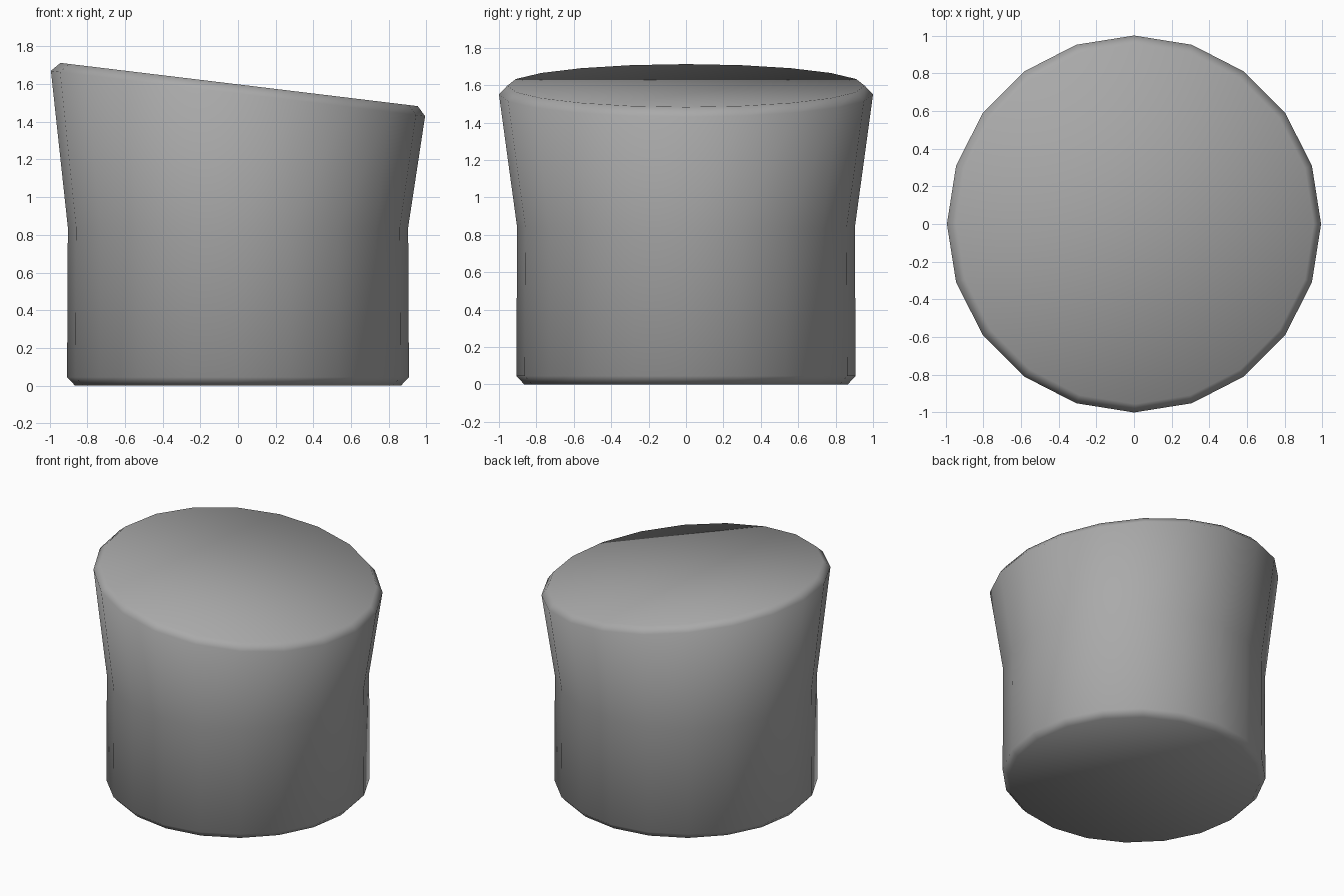
import bpy
import bmesh
import math
from mathutils import Matrix, Vector

cube = bpy.data.objects.get("Cube")
if cube:
    bpy.data.objects.remove(cube, do_unlink=True)

SIDES = 20
TILT = math.radians(6.9)

grey = bpy.data.materials.new("mid grey")
grey.use_nodes = True
colour = (0.4, 0.4, 0.4, 1)
grey.diffuse_color = colour
grey.node_tree.nodes["Principled BSDF"].inputs["Base Color"].default_value = colour


def ring(bm, radius, height, tilt=0.0, lift=0.0):
    """Circle of vertices, tilted about y and lifted along its own axis."""
    place = Matrix.Translation((0, 0, height)) @ Matrix.Rotation(tilt, 4, 'Y')
    angles = [math.tau * i / SIDES for i in range(SIDES)]
    return [bm.verts.new(place @ Vector((radius * math.cos(a), radius * math.sin(a), lift)))
            for a in angles]


bm = bmesh.new()
# Straight chamfered base, waist, then a flare to a slanted chamfered rim
rings = [
    ring(bm, 0.865, 0),
    ring(bm, 0.907, 0.045),
    ring(bm, 0.903, 0.84),
    ring(bm, 1.0, 1.55, TILT),
    ring(bm, 0.955, 1.55, TILT, 0.048),
]
for low, high in zip(rings, rings[1:]):
    for i in range(SIDES):
        j = (i + 1) % SIDES
        bm.faces.new((low[i], low[j], high[j], high[i]))

# Flat end caps
bm.faces.new(reversed(rings[0]))
bm.faces.new(rings[-1])
for face in bm.faces:
    face.smooth = True

mesh = bpy.data.meshes.new("slanted_plug")
bm.to_mesh(mesh)
bm.free()
mesh.materials.append(grey)
plug = bpy.data.objects.new("slanted_plug", mesh)
bpy.context.collection.objects.link(plug)
